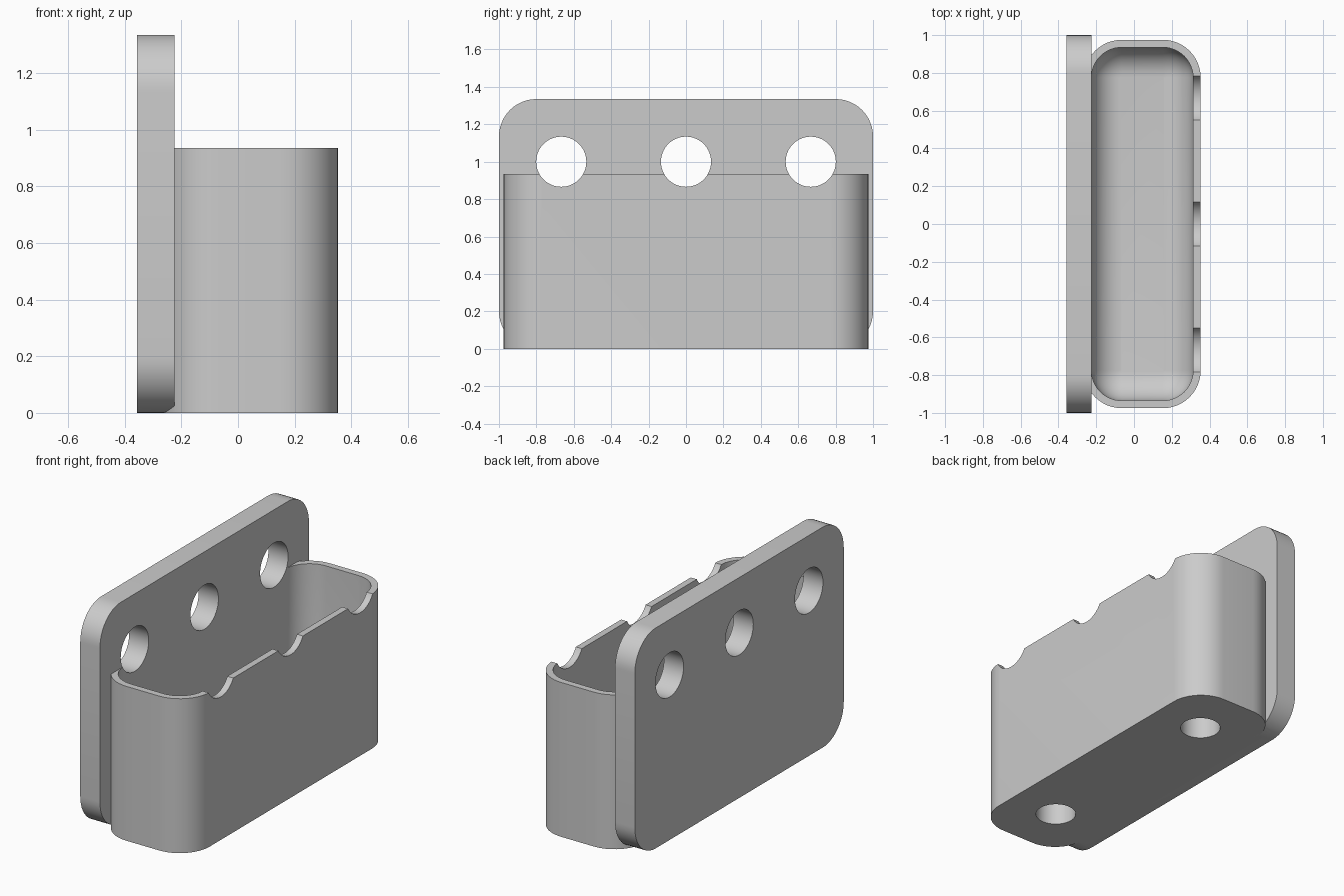
import bpy
import bmesh
from math import sin, cos, pi, radians
from mathutils import Matrix

if "Cube" in bpy.data.objects:
    bpy.data.objects.remove(bpy.data.objects["Cube"])

PLATE_BACK, PLATE_FRONT = -0.357, -0.225
HEIGHT, CUP_TOP, FLOOR = 1.335, 0.935, 0.22
CUP_X, CORNER_X, CORNER_Y = 0.044, 0.109, 0.775   # cup centre, corner arc offsets
OUTER_R, INNER_R = 0.2, 0.16

grey = bpy.data.materials.new("plain grey")
grey.use_nodes = True
tone = (0.6, 0.6, 0.6, 1)
grey.diffuse_color = tone
grey.node_tree.nodes["Principled BSDF"].inputs["Base Color"].default_value = tone


def rounded(cu, cv, du, dv, r, steps=12):
    """Outline of a rectangle whose corner arcs are centred at cu+-du, cv+-dv."""
    points = []
    for q, (su, sv) in enumerate([(1, 1), (-1, 1), (-1, -1), (1, -1)]):
        for i in range(steps + 1):
            a = (q + i / steps) * pi / 2
            points.append((cu + su * du + r * cos(a), cv + sv * dv + r * sin(a)))
    return points


def make_object(name, bm):
    bmesh.ops.recalc_face_normals(bm, faces=bm.faces)
    mesh = bpy.data.meshes.new(name)
    bm.to_mesh(mesh)
    bm.free()
    mesh.materials.append(grey)
    obj = bpy.data.objects.new(name, mesh)
    bpy.context.collection.objects.link(obj)
    return obj


def loft(name, rings):
    """Closed solid through a stack of matching outlines."""
    bm = bmesh.new()
    loops = [[bm.verts.new(p) for p in ring] for ring in rings]
    n = len(loops[0])
    for a, b in zip(loops, loops[1:]):
        for i in range(n):
            j = (i + 1) % n
            bm.faces.new((a[i], a[j], b[j], b[i]))
    bm.faces.new(loops[0])
    bm.faces.new(loops[-1])
    return make_object(name, bm)


def cylinder(name, centre, radius, depth, axis):
    bm = bmesh.new()
    turn = Matrix.Rotation(pi / 2, 4, "Y") if axis == "X" else Matrix.Identity(4)
    bmesh.ops.create_cone(bm, cap_ends=True, segments=64, radius1=radius,
                          radius2=radius, depth=depth,
                          matrix=Matrix.Translation(centre) @ turn)
    return make_object(name, bm)


def combine(target, other, operation):
    mod = target.modifiers.new(other.name, "BOOLEAN")
    mod.object, mod.operation, mod.solver = other, operation, "EXACT"
    bpy.context.view_layer.objects.active = target
    bpy.ops.object.modifier_apply(modifier=mod.name)
    bpy.data.objects.remove(other)


# Back plate with rounded corners
plate_outline = rounded(0, HEIGHT / 2, 0.8, HEIGHT / 2 - 0.2, 0.2)
holder = loft("wall_holder", [[(x, y, z) for y, z in plate_outline]
                              for x in (PLATE_BACK, PLATE_FRONT)])

# Cup body sunk slightly into the plate
cup_outline = rounded(CUP_X, 0, CORNER_X, CORNER_Y, OUTER_R)
cup = loft("cup", [[(x, y, z) for x, y in cup_outline] for z in (0, CUP_TOP)])
combine(holder, cup, "UNION")

# Cavity with a filleted floor
levels = [(INNER_R, CUP_TOP + 0.1)]
for i in range(11):
    a = radians(i * 8.8)
    levels.append((INNER_R * cos(a), FLOOR + INNER_R * (1 - sin(a))))
cavity = loft("cavity", [[(x, y, z) for x, y in rounded(CUP_X, 0, CORNER_X, CORNER_Y, r)]
                         for r, z in levels])
combine(holder, cavity, "DIFFERENCE")

# Screw holes through the plate, notching the cup rim
for y in (-0.667, 0, 0.667):
    combine(holder, cylinder("screw_hole", (0, y, 1), 0.134, 2, "X"), "DIFFERENCE")

# Blind sockets under the base
for y in (-0.64, 0.64):
    combine(holder, cylinder("base_socket", (CUP_X, y, 0), 0.113, 0.32, "Z"), "DIFFERENCE")

bpy.ops.object.select_all(action="DESELECT")
holder.select_set(True)
bpy.context.view_layer.objects.active = holder
bpy.ops.object.shade_smooth_by_angle(angle=radians(30))
